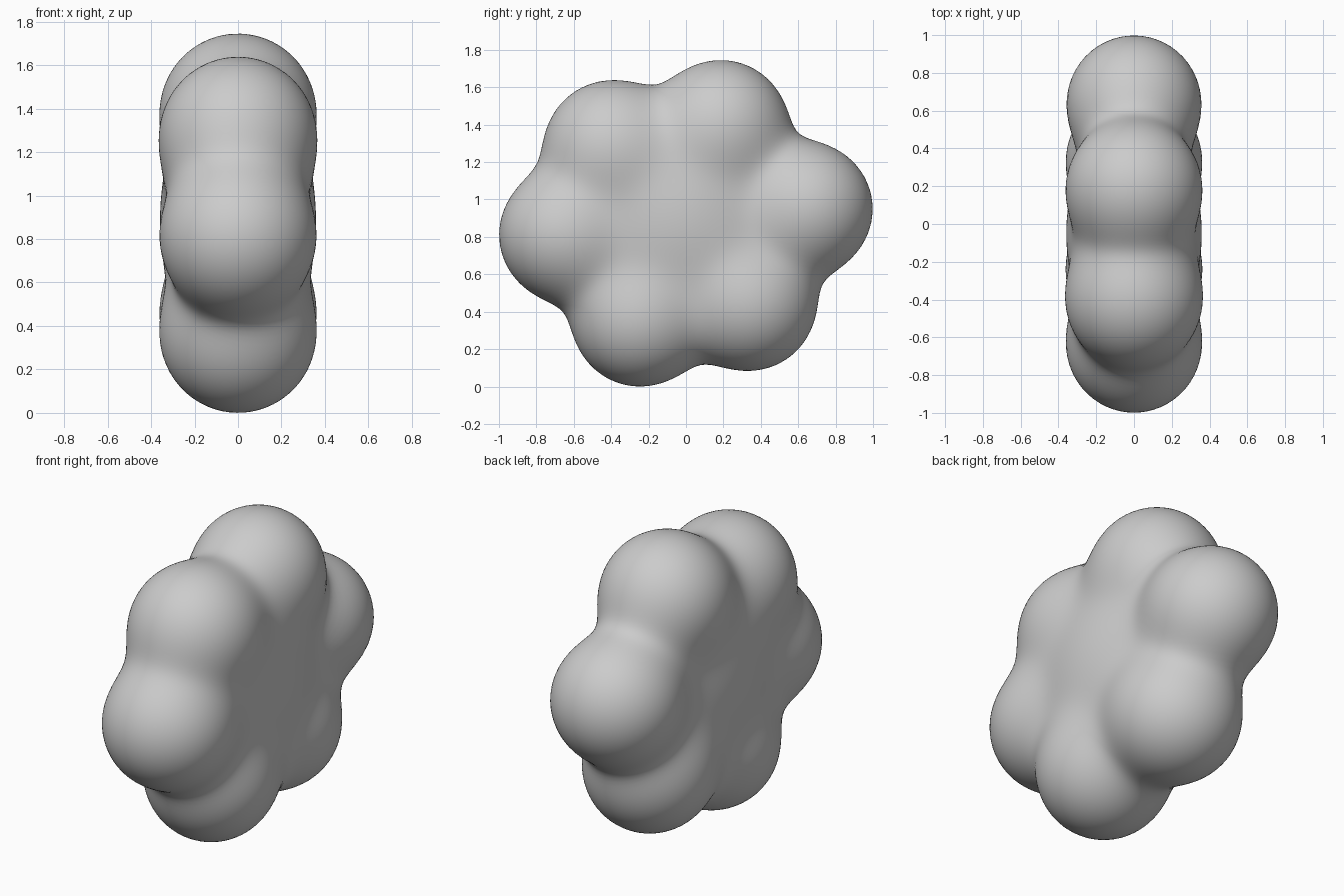
import bpy, bmesh, math
from mathutils import Vector

if "Cube" in bpy.data.objects:
    bpy.data.objects.remove(bpy.data.objects["Cube"])

# Six lobes (y, z) arranged in a ring, all lying in the x = 0 plane
LOBES = [(-0.40, 1.28), (0.19, 1.39), (0.645, 0.95),
         (0.34, 0.44), (-0.25, 0.355), (-0.645, 0.81)]
RADIUS = 0.352
CORE = Vector((0, -0.04, 0.88))   # flattened core that fills the ring
CORE_SQUASH = 0.7
BLEND = 13.0


def field(p):
    """Soft blend of the lobes and the core; the surface is where this equals 1."""
    total = sum(math.exp(-BLEND * (math.sqrt(p.x ** 2 + (p.y - y) ** 2 + (p.z - z) ** 2) - RADIUS))
                for y, z in LOBES)
    q = p - CORE
    d = math.sqrt(q.x ** 2 + CORE_SQUASH ** 2 * (q.y ** 2 + q.z ** 2))
    return total + math.exp(-BLEND * (d - RADIUS))


def surface_point(direction):
    """Distance along a ray from the core to the blended surface."""
    lo, hi = 0.0, 1.4
    for _ in range(18):
        mid = (lo + hi) / 2
        if field(CORE + direction * mid) > 1:
            lo = mid
        else:
            hi = mid
    return CORE + direction * lo


# Blended body: a sphere pushed out to the soft surface
bm = bmesh.new()
bmesh.ops.create_icosphere(bm, subdivisions=6, radius=1)
for v in bm.verts:
    v.co = surface_point(v.co.normalized())
for f in bm.faces:
    f.smooth = True
mesh = bpy.data.meshes.new("lobed_blob")
bm.to_mesh(mesh)
bm.free()
blob = bpy.data.objects.new("lobed_blob", mesh)
bpy.context.collection.objects.link(blob)
